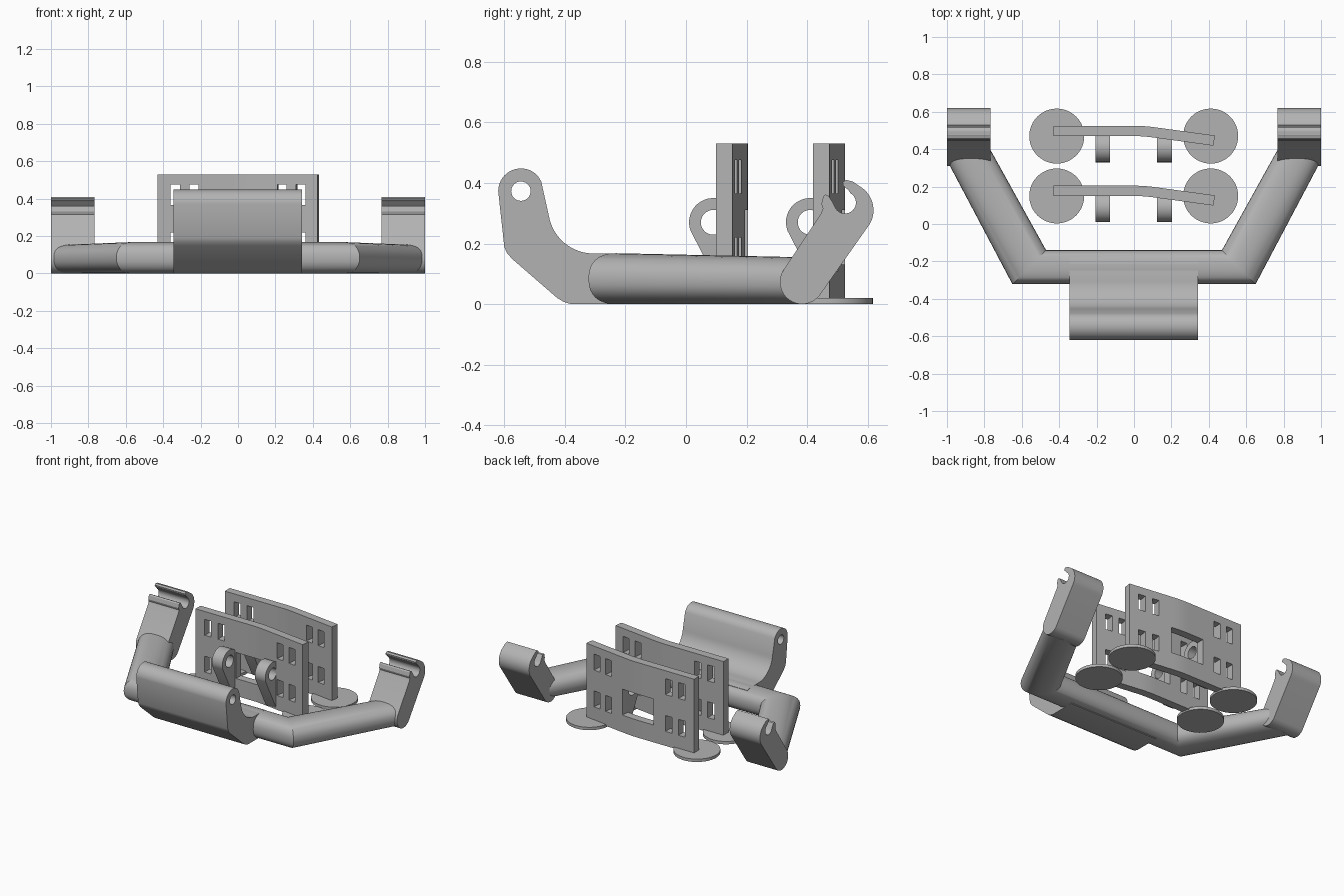
import bpy, bmesh
from math import sin, cos, radians, tau
from mathutils import Matrix

cube = bpy.data.objects.get("Cube")
if cube:
    bpy.data.objects.remove(cube, do_unlink=True)

grey = bpy.data.materials.new("plain_grey")
grey.use_nodes = True
colour = (0.45, 0.45, 0.45, 1)
grey.diffuse_color = colour
grey.node_tree.nodes["Principled BSDF"].inputs["Base Color"].default_value = colour


def finish(name, bm, angle=30):
    bmesh.ops.remove_doubles(bm, verts=bm.verts, dist=0.0005)
    bmesh.ops.recalc_face_normals(bm, faces=bm.faces)
    mesh = bpy.data.meshes.new(name)
    bm.to_mesh(mesh)
    bm.free()
    mesh.materials.append(grey)
    ob = bpy.data.objects.new(name, mesh)
    bpy.context.collection.objects.link(ob)
    bpy.ops.object.select_all(action='DESELECT')
    ob.select_set(True)
    bpy.context.view_layer.objects.active = ob
    bpy.ops.object.shade_smooth_by_angle(angle=radians(angle))
    return ob


def arc(cy, cz, r, start, end, n=16):
    angles = [radians(start + (end - start) * i / n) for i in range(n + 1)]
    return [(cy + r * cos(a), cz + r * sin(a)) for a in angles]


def side_profile(name, loops, x0, x1):
    """Fill (y, z) loops, later loops being holes, and extrude from x0 to x1."""
    curve = bpy.data.curves.new(name, 'CURVE')
    curve.dimensions = '2D'
    curve.fill_mode = 'BOTH'
    curve.extrude = (x1 - x0) / 2
    for loop in loops:
        spline = curve.splines.new('POLY')
        spline.points.add(len(loop) - 1)
        for point, (y, z) in zip(spline.points, loop):
            point.co = (y, z, 0, 1)
        spline.use_cyclic_u = True
    temp = bpy.data.objects.new(name + "_curve", curve)
    bpy.context.collection.objects.link(temp)
    deps = bpy.context.evaluated_depsgraph_get()
    mesh = bpy.data.meshes.new_from_object(temp.evaluated_get(deps))
    bm = bmesh.new()
    bm.from_mesh(mesh)
    turn = Matrix(((0, 0, 1, (x0 + x1) / 2), (1, 0, 0, 0), (0, 1, 0, 0), (0, 0, 0, 1)))
    bm.transform(turn)
    bpy.data.objects.remove(temp, do_unlink=True)
    bpy.data.curves.remove(curve)
    bpy.data.meshes.remove(mesh)
    return finish(name, bm)


# Front clamp with a pin hole along its length
clamp = (arc(-0.545, 0.373, 0.075, 40, 180)
         + [(-0.6, 0.19), (-0.592, 0.17), (-0.575, 0.15), (-0.425, 0.02), (-0.405, 0.008),
            (-0.38, 0), (-0.2, 0), (-0.18, 0.03), (-0.18, 0.16), (-0.2, 0.167)]
         + arc(-0.305, 0.317, 0.15, 270, 190)
         + [(-0.478, 0.405)])
side_profile("front_clamp", [clamp, arc(-0.545, 0.373, 0.032, 0, 348, 29)], -0.345, 0.342)

# Bent tube frame: oval rings between outer and inner edge points
stations = [((1, 0.34), (0.775, 0.41), 0.155),
            ((0.65, -0.322), (0.47, -0.14), 0.168)]
rings = [((-o[0], o[1]), (-i[0], i[1]), h) for o, i, h in stations] + stations[::-1]
bm = bmesh.new()
loops = []
for (ox, oy), (ix, iy), height in rings:
    loop = []
    for k in range(32):
        a = tau * k / 32
        c, s = cos(a), sin(a)
        t = 0.5 + 0.5 * abs(c) ** 0.85 * (1 if c > 0 else -1)
        up = 0.5 + 0.5 * abs(s) ** 0.85 * (1 if s > 0 else -1)
        loop.append(bm.verts.new((ox + (ix - ox) * t, oy + (iy - oy) * t, height * up)))
    loops.append(loop)
for a, b in zip(loops, loops[1:]):
    for k in range(32):
        bm.faces.new((a[k], a[k - 1], b[k - 1], b[k]))
bm.faces.new(loops[0])
bm.faces.new(loops[-1])
finish("tube_frame", bm)

# Open hooks at the two arm ends
hook = (arc(0.383, 0.073, 0.073, 145, 322)
        + [(0.6, 0.255)]
        + arc(0.528, 0.31, 0.091, -30, 60)
        + [(0.55, 0.405), (0.528, 0.41), (0.517, 0.402), (0.519, 0.392), (0.537, 0.375)]
        + arc(0.525, 0.335, 0.036, 60, -150)
        + [(0.485, 0.335), (0.47, 0.358), (0.46, 0.362), (0.453, 0.355),
           (0.447, 0.33), (0.452, 0.315), (0.445, 0.297)])
side_profile("left_hook", [hook], 0.768, 1)
side_profile("right_hook", [hook], -1, -0.768)


# Slotted plates, bent on the left side, with lugs and feet
def bend(x):
    """Front surface offset: flat, then a short curve into a straight slope."""
    slope = 0.137
    if x < 0:
        return 0
    return -slope * x * x / 0.2 if x < 0.1 else -slope * (x - 0.05)


def is_hole(x, z):
    slot = 0.21 < abs(x) < 0.26 or 0.31 < abs(x) < 0.36
    row = 0.11 < z < 0.22 or 0.365 < z < 0.475
    return slot and row or abs(x) < 0.12 and 0.13 < z < 0.31


half = [0.03, 0.06, 0.09, 0.12, 0.21, 0.26, 0.31, 0.36]
xs = [-0.43] + [-x for x in reversed(half)] + [0] + half + [0.425]
zs = [0.01, 0.11, 0.13, 0.22, 0.31, 0.365, 0.475, 0.53]

for label, y in (("front", 0.15), ("back", 0.47)):
    bm = bmesh.new()
    for xa, xb in zip(xs, xs[1:]):
        for za, zb in zip(zs, zs[1:]):
            if not is_hole((xa + xb) / 2, (za + zb) / 2):
                corners = ((xa, za), (xb, za), (xb, zb), (xa, zb))
                bm.faces.new([bm.verts.new((px, y + bend(px), pz)) for px, pz in corners])
    bmesh.ops.remove_doubles(bm, verts=bm.verts, dist=0.0005)
    # Thicken towards the back
    front = list(bm.faces)
    extruded = bmesh.ops.extrude_face_region(bm, geom=front, use_keep_orig=True)
    for v in extruded["geom"]:
        if isinstance(v, bmesh.types.BMVert):
            angle = 0.137 if v.co.x > 0.1 else 0.137 * max(v.co.x, 0) / 0.1
            v.co.x += 0.055 * sin(angle)
            v.co.y += 0.055 * cos(angle)
    finish(label + "_plate", bm)

    # Lugs with round eyes
    lug = (arc(y - 0.06, 0.27, 0.08, 45, 200)
           + [(y - 0.02, 0.02), (y + 0.012, 0.02), (y + 0.012, 0.325)])
    eye = arc(y - 0.06, 0.27, 0.041, 0, 348, 29)
    for side, x0 in (("right", -0.207), ("left", 0.122)):
        side_profile(f"{label}_{side}_lug", [lug, eye], x0, x0 + 0.08)

    # Round feet
    for side, x in (("right", -0.413), ("left", 0.41)):
        bm = bmesh.new()
        bmesh.ops.create_cone(bm, cap_ends=True, segments=48, radius1=0.147, radius2=0.147,
                              depth=0.02, matrix=Matrix.Translation((x, y, 0.01)))
        finish(f"{label}_{side}_foot", bm)
